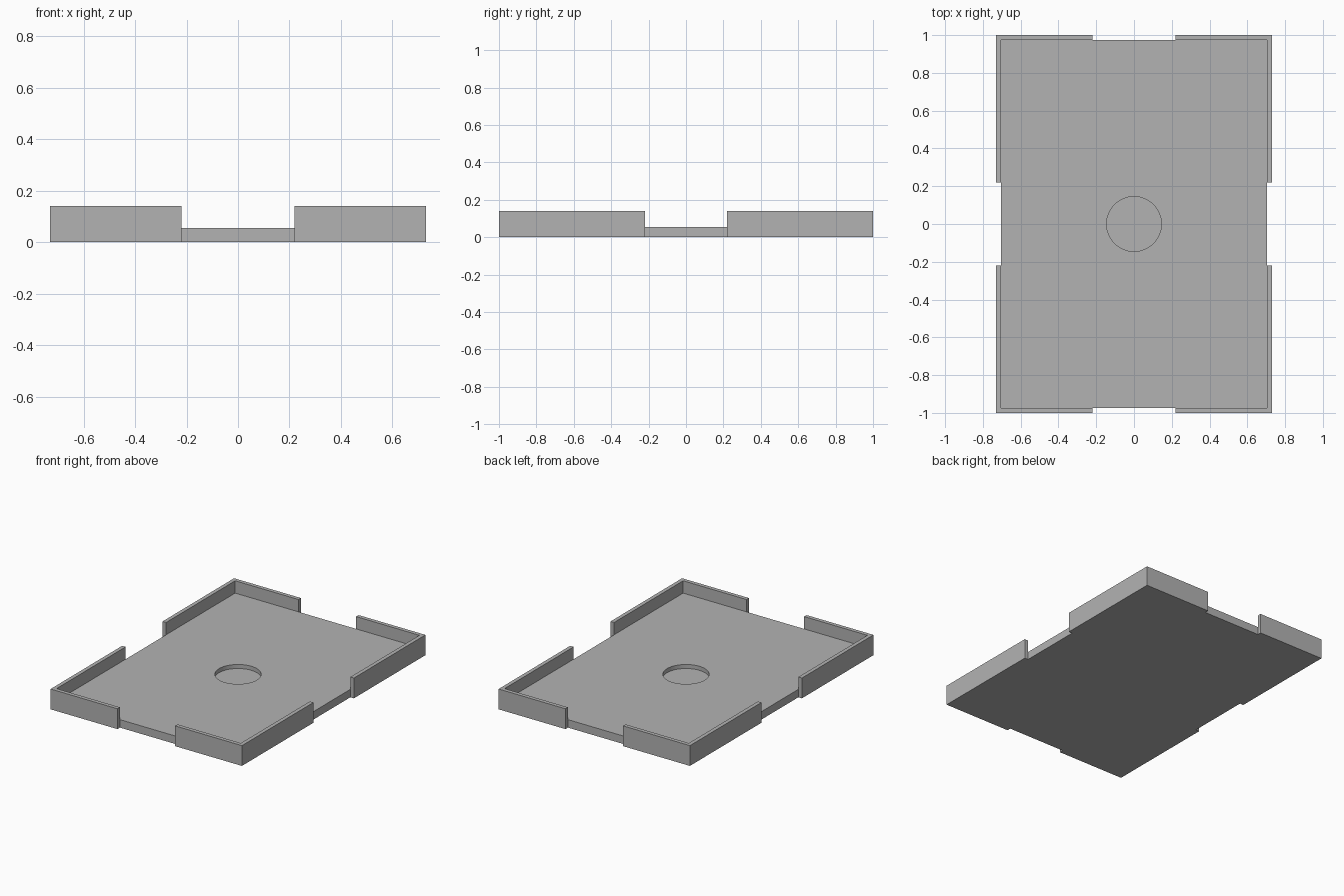
import bpy
import bmesh
import math

cube = bpy.data.objects.get("Cube")
if cube:
    bpy.data.objects.remove(cube, do_unlink=True)

# Overall half sizes, wall thickness and heights
HALF_X, HALF_Y = 0.73, 1.0
WALL = 0.027
GAP = 0.22
PLATE_H, WALL_H = 0.055, 0.14
HOLE_R, HOLE_FLOOR = 0.145, 0.027

grey = bpy.data.materials.new("mid grey")
grey.use_nodes = True
colour = (0.45, 0.45, 0.45, 1)
grey.diffuse_color = colour
grey.node_tree.nodes["Principled BSDF"].inputs["Base Color"].default_value = colour


def extruded(name, outline, z0, z1):
    """Solid prism from a counter-clockwise outline."""
    bm = bmesh.new()
    base = bm.faces.new([bm.verts.new((x, y, z0)) for x, y in outline])
    top = bmesh.ops.extrude_face_region(bm, geom=[base])["geom"]
    verts = [v for v in top if isinstance(v, bmesh.types.BMVert)]
    bmesh.ops.translate(bm, verts=verts, vec=(0, 0, z1 - z0))
    bmesh.ops.recalc_face_normals(bm, faces=bm.faces)
    mesh = bpy.data.meshes.new(name)
    bm.to_mesh(mesh)
    bm.free()
    mesh.materials.append(grey)
    obj = bpy.data.objects.new(name, mesh)
    bpy.context.collection.objects.link(obj)
    return obj


def apply_modifiers(obj):
    bpy.ops.object.select_all(action="DESELECT")
    obj.select_set(True)
    bpy.context.view_layer.objects.active = obj
    for mod in list(obj.modifiers):
        bpy.ops.object.modifier_apply(modifier=mod.name)


# Base plate with a shallow round recess in the middle
ix, iy = HALF_X - WALL, HALF_Y - WALL
plate = extruded("base_plate", [(-ix, -iy), (ix, -iy), (ix, iy), (-ix, iy)], 0, PLATE_H)
angles = [math.tau * i / 64 for i in range(64)]
circle = [(HOLE_R * math.cos(a), HOLE_R * math.sin(a)) for a in angles]
cutter = extruded("recess_cutter", circle, HOLE_FLOOR, WALL_H)
cutter.hide_render = True
cut = plate.modifiers.new("recess", "BOOLEAN")
cut.operation = "DIFFERENCE"
cut.solver = "EXACT"
cut.object = cutter
apply_modifiers(plate)
bpy.data.objects.remove(cutter, do_unlink=True)
bpy.ops.object.shade_smooth_by_angle(angle=math.radians(30))

# L-shaped corner wall, mirrored to all four corners
corner = [(GAP, iy), (ix, iy), (ix, GAP), (HALF_X, GAP), (HALF_X, HALF_Y), (GAP, HALF_Y)]
walls = extruded("corner_walls", corner, 0, WALL_H)
mirror = walls.modifiers.new("four corners", "MIRROR")
mirror.use_axis = (True, True, False)
mirror.use_mirror_merge = False
apply_modifiers(walls)
